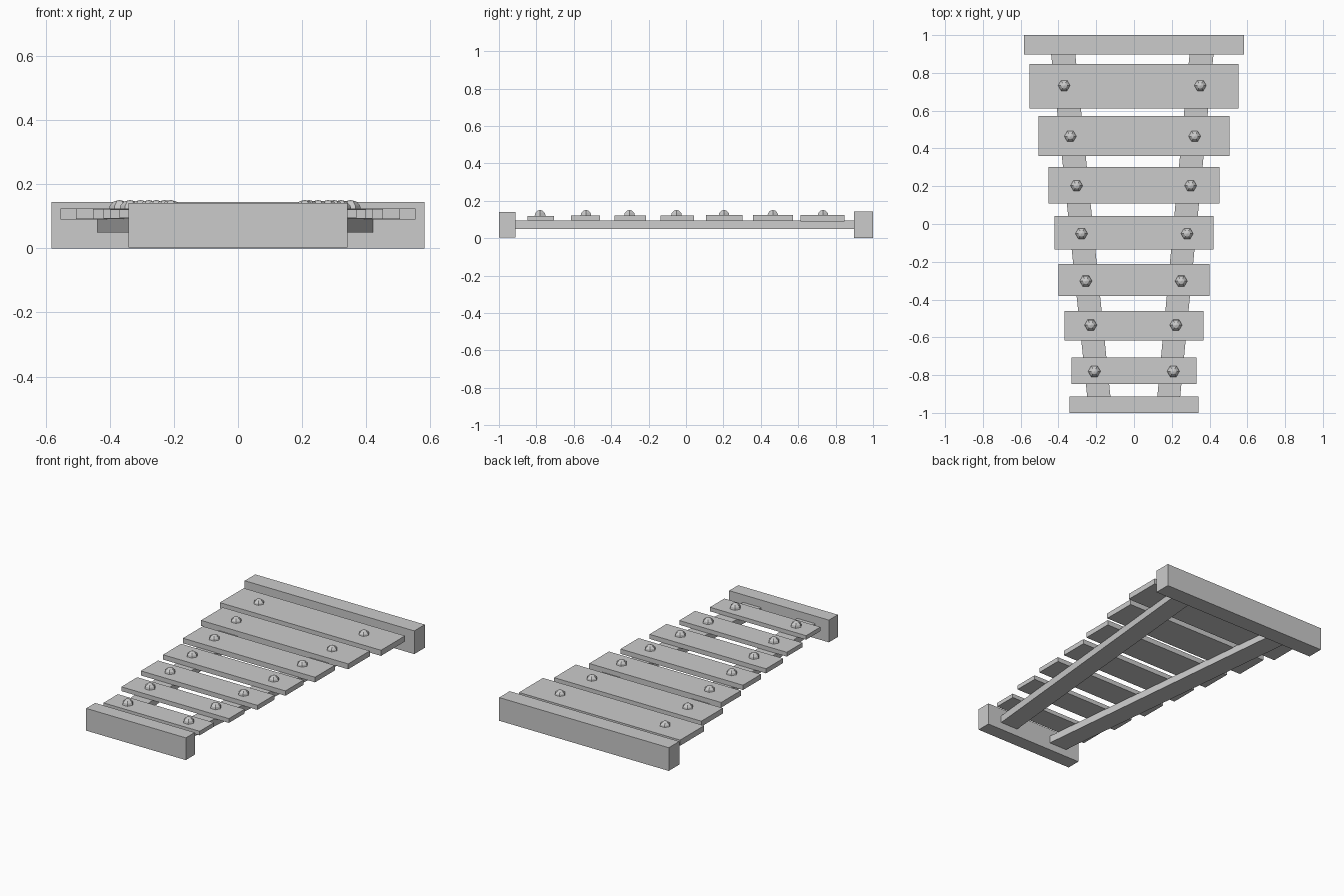
import bpy, bmesh, math
from mathutils import Vector

if "Cube" in bpy.data.objects:
    bpy.data.objects.remove(bpy.data.objects["Cube"])


def add_object(name, bm):
    bmesh.ops.recalc_face_normals(bm, faces=bm.faces)
    mesh = bpy.data.meshes.new(name)
    bm.to_mesh(mesh)
    bm.free()
    obj = bpy.data.objects.new(name, mesh)
    bpy.context.collection.objects.link(obj)
    return obj


def plank(name, half_width, y0, y1, z0, z1):
    bm = bmesh.new()
    bmesh.ops.create_cube(bm, size=1)
    for v in bm.verts:
        v.co = Vector((v.co.x * 2 * half_width,
                       (y0 + y1) / 2 + v.co.y * (y1 - y0),
                       (z0 + z1) / 2 + v.co.z * (z1 - z0)))
    return add_object(name, bm)


def rail(name, outline, z0, z1):
    bm = bmesh.new()
    face = bm.faces.new([bm.verts.new((x, y, z0)) for x, y in outline])
    top = bmesh.ops.extrude_face_region(bm, geom=[face])["geom"]
    bmesh.ops.translate(bm, vec=(0, 0, z1 - z0),
                        verts=[g for g in top if isinstance(g, bmesh.types.BMVert)])
    return add_object(name, bm)


def peg(name, x, y, z, radius=0.034):
    # six-sided dome with rings every 30 degrees, sunk into the bar
    bm = bmesh.new()
    rings = []
    for lat in (-30, 0, 30, 60):
        r, h = radius * math.cos(math.radians(lat)), radius * math.sin(math.radians(lat))
        rings.append([bm.verts.new((x + r * math.cos(i * math.pi / 3),
                                    y + r * math.sin(i * math.pi / 3), z + h))
                      for i in range(6)])
    tip = bm.verts.new((x, y, z + radius))
    for low, high in zip(rings, rings[1:]):
        for i in range(6):
            j = (i + 1) % 6
            bm.faces.new((low[i], low[j], high[j], high[i]))
    for i in range(6):
        bm.faces.new((rings[-1][i], rings[-1][(i + 1) % 6], tip))
    bm.faces.new(rings[0][::-1])
    return add_object(name, bm)


# End blocks
plank("front_end_block", 0.342, -1.0, -0.912, 0.003, 0.141)
plank("back_end_block", 0.582, 0.897, 1.0, 0.0, 0.144)

# Tapering support rails, their ends buried in the blocks
rail("left_rail", [(-0.244, -0.95), (-0.121, -0.95), (-0.314, 0.93), (-0.442, 0.93)], 0.049, 0.094)
rail("right_rail", [(0.120, -0.95), (0.241, -0.95), (0.424, 0.93), (0.297, 0.93)], 0.049, 0.094)

# Tone bars, front to back: half width, y start, y end, peg y, left peg x, right peg x
bars = [
    (0.330, -0.847, -0.706, -0.780, -0.210, 0.208),
    (0.369, -0.616, -0.461, -0.535, -0.229, 0.222),
    (0.400, -0.381, -0.213, -0.302, -0.255, 0.250),
    (0.420, -0.135, 0.042, -0.051, -0.278, 0.281),
    (0.453, 0.108, 0.302, 0.203, -0.304, 0.300),
    (0.505, 0.359, 0.571, 0.464, -0.337, 0.321),
    (0.553, 0.612, 0.847, 0.733, -0.370, 0.351),
]
for i, (half, y0, y1, py, lx, rx) in enumerate(bars):
    t = i / (len(bars) - 1)
    z0, z1 = 0.095 - 0.005 * t, 0.120 + 0.005 * t
    plank(f"tone_bar_{i + 1}", half, y0, y1, z0, z1)
    peg(f"left_peg_{i + 1}", lx, py, 0.117)
    peg(f"right_peg_{i + 1}", rx, py, 0.117)
